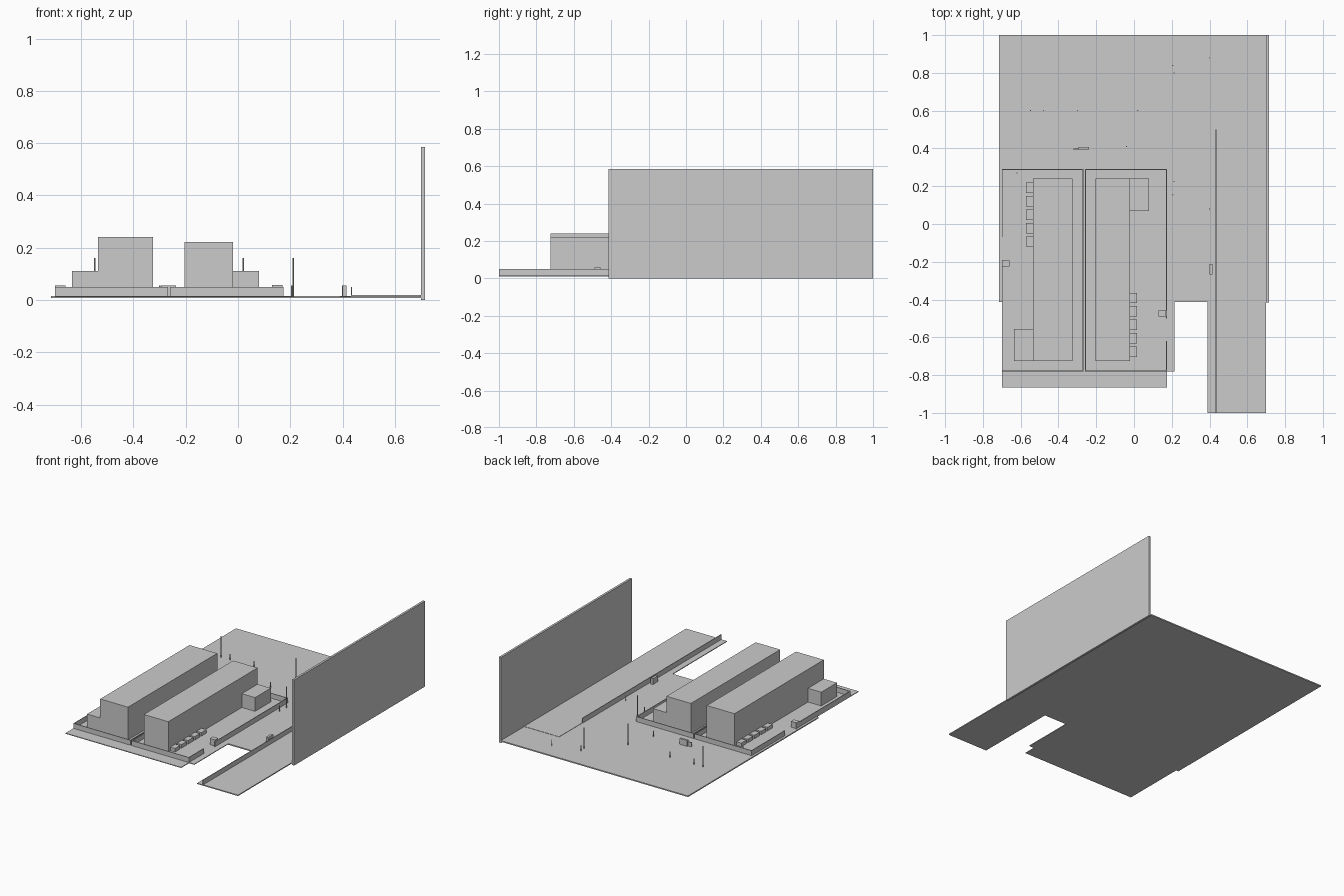
import bpy

old = bpy.data.objects.get("Cube")
if old:
    bpy.data.objects.remove(old, do_unlink=True)

grey = bpy.data.materials.new("plain_grey")
grey.use_nodes = True
colour = (0.6, 0.6, 0.6, 1)
grey.diffuse_color = colour
grey.node_tree.nodes["Principled BSDF"].inputs["Base Color"].default_value = colour

GROUND = 0.016


def box(name, x0, x1, y0, y1, z0, z1):
    bpy.ops.mesh.primitive_cube_add(size=1)
    ob = bpy.context.object
    ob.name = name
    ob.location = ((x0 + x1) / 2, (y0 + y1) / 2, (z0 + z1) / 2)
    ob.scale = (x1 - x0, y1 - y0, z1 - z0)
    ob.data.materials.append(grey)
    return ob


def pole(name, x, y, top, radius):
    bpy.ops.mesh.primitive_cylinder_add(vertices=8, radius=radius, depth=top - GROUND,
                                        location=(x, y, (top + GROUND) / 2))
    ob = bpy.context.object
    ob.name = name
    ob.data.materials.append(grey)


def compound_walls(name, x0, x1, gate_x, gate_y0, gate_y1):
    """Low perimeter wall with a gate opening in one long side."""
    y0, y1, t, top = -0.78, 0.29, 0.005, 0.05
    box(name + "_front_wall", x0, x1, y0, y0 + t, GROUND, top)
    box(name + "_back_wall", x0, x1, y1 - t, y1, GROUND, top)
    for side, x in (("right", x0), ("left", x1 - t)):
        runs = [(y0 + t, y1 - t)]
        if side == gate_x:
            runs = [(y0 + t, gate_y0), (gate_y1, y1 - t)]
        for a, b in runs:
            box(name + "_" + side + "_wall", x, x + t, a, b, GROUND, top)


# Ground slabs and boundary wall
box("ground", -0.715, 0.70, -0.413, 1.0, 0.008, GROUND)
box("tall_boundary_wall", 0.70, 0.715, -0.415, 1.0, 0, 0.585)
box("compound_slab", -0.70, 0.215, -0.78, -0.413, 0.011, GROUND)
box("front_apron", -0.70, 0.175, -0.865, -0.78, 0.011, GROUND)
box("side_strip", 0.39, 0.70, -1.0, -0.413, 0.011, GROUND)

# Raised pavement and low wall beside it
box("side_pavement", 0.435, 0.70, -1.0, 0.75, GROUND, 0.018)
box("side_low_wall", 0.432, 0.437, -1.0, 0.50, GROUND, 0.05)

# Compounds
compound_walls("right_compound", -0.70, -0.267, "right", -0.19, -0.07)
compound_walls("left_compound", -0.26, 0.175, "left", -0.62, -0.50)

# Long halls with annexes
box("right_hall", -0.535, -0.325, -0.725, 0.24, GROUND, 0.24)
box("right_annex", -0.635, -0.535, -0.725, -0.555, GROUND, 0.11)
box("left_hall", -0.205, -0.02, -0.725, 0.24, GROUND, 0.222)
box("left_annex", -0.02, 0.08, 0.07, 0.24, GROUND, 0.11)

# Rows of plant units along the halls
for i in range(5):
    step = 0.071 * i
    box("right_unit", -0.572, -0.535, -0.12 + step, -0.065 + step, GROUND, 0.04)
    box("left_unit", -0.02, 0.016, -0.703 + step, -0.648 + step, GROUND, 0.04)

# Gatehouses
box("right_gatehouse", -0.70, -0.66, -0.226, -0.193, GROUND, 0.056)
box("left_gatehouse", 0.13, 0.17, -0.49, -0.457, GROUND, 0.058)
box("strip_gatehouse", 0.40, 0.416, -0.268, -0.213, GROUND, 0.056)
box("yard_gatehouse", -0.295, -0.238, 0.394, 0.408, GROUND, 0.056)
box("yard_gatehouse_step", -0.32, -0.295, 0.392, 0.40, GROUND, 0.045)

# Masts and bollards
for x, y in ((-0.548, 0.60), (0.02, 0.60), (0.211, 0.80), (0.211, 0.225)):
    pole("mast", x, y, 0.16, 0.003)
for x, y in ((-0.48, 0.60), (-0.30, 0.60), (0.205, 0.84), (0.40, 0.88),
             (-0.04, 0.41), (0.205, 0.155), (0.40, 0.08), (-0.62, 0.27)):
    pole("bollard", x, y, 0.055, 0.003)
